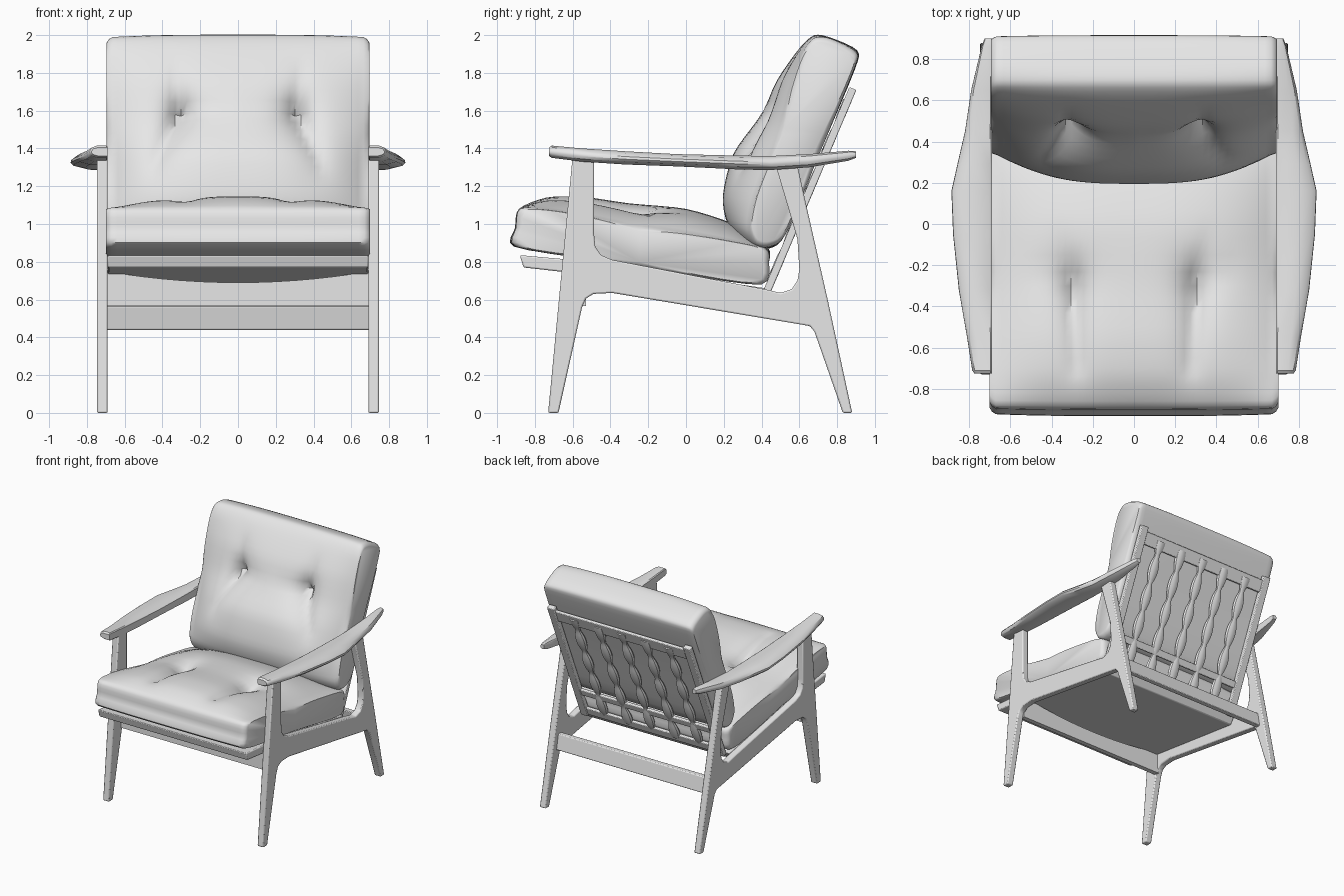
import bpy, bmesh, math
from mathutils import Vector

cube = bpy.data.objects.get("Cube")
if cube:
    bpy.data.objects.remove(cube, do_unlink=True)

grey = bpy.data.materials.new("plain_grey")
grey.use_nodes = True
grey.diffuse_color = (0.8, 0.8, 0.8, 1)
grey.node_tree.nodes["Principled BSDF"].inputs["Base Color"].default_value = (0.8, 0.8, 0.8, 1)


def loft(name, rings, mirror=False, bevel=0.0, angle=35):
    """Skin a list of closed rings, cap both ends and finish the object."""
    bm = bmesh.new()
    loops = [[bm.verts.new(p) for p in ring] for ring in rings]
    n = len(loops[0])
    for a, b in zip(loops, loops[1:]):
        for i in range(n):
            j = (i + 1) % n
            bm.faces.new((a[i], a[j], b[j], b[i]))
    bm.faces.new(loops[0][::-1])
    bm.faces.new(loops[-1])
    bmesh.ops.recalc_face_normals(bm, faces=bm.faces)
    mesh = bpy.data.meshes.new(name)
    bm.to_mesh(mesh)
    bm.free()
    mesh.materials.append(grey)
    obj = bpy.data.objects.new(name, mesh)
    bpy.context.collection.objects.link(obj)
    bpy.ops.object.select_all(action='DESELECT')
    obj.select_set(True)
    bpy.context.view_layer.objects.active = obj
    bpy.ops.object.shade_smooth_by_angle(angle=math.radians(angle))
    if bevel:
        mod = obj.modifiers.new("soft_edges", 'BEVEL')
        mod.width, mod.segments, mod.limit_method = bevel, 2, 'ANGLE'
    if mirror:
        obj.modifiers.new("other_side", 'MIRROR')
    return obj


def plate(name, outline, x0, x1, **kw):
    """Extrude a side outline of (y, z) points across x."""
    return loft(name, [[(x, y, z) for y, z in outline] for x in (x0, x1)], **kw)


def smooth_loop(points, steps=4):
    """Closed spline through the points."""
    pts, out = [Vector(p) for p in points], []
    n = len(pts)
    for i in range(n):
        a, b, c, d = (pts[(i + k) % n] for k in (-1, 0, 1, 2))
        for s in range(steps):
            t = s / steps
            out.append(b + 0.4 * t * (c - a) * (1 - t) ** 2 + (c - b) * t * t * (3 - 2 * t)
                       + 0.4 * (d - b) * t * t * (t - 1))
    return out


def crease(p, a, b, width, depth):
    """Depth of a soft groove along the segment a-b at point p."""
    p, a, b = Vector(p), Vector(a), Vector(b)
    t = max(0, min(1, (p - a).dot(b - a) / (b - a).length_squared))
    d = (p - a - (b - a) * t).length
    return depth * (1 - 0.6 * t) * math.exp(-d / width)


def cushion(name, middle, side, half, dent, count=22):
    """Loft a pillow whose section swells from side to middle outline."""
    mid, edge = smooth_loop(middle), smooth_loop(side)
    centre = sum(edge, Vector((0, 0))) / len(edge)
    rings = []
    stations = [(half - 0.03) * k / count for k in range(-count, count + 1)]
    stations = [-half, -half + 0.01] + stations + [half - 0.01, half]
    for x in stations:
        swell = 1 - min(1, abs(x) / (half - 0.03)) ** 3
        end = max(0, abs(x) - half + 0.03) / 0.03
        ring = []
        for m, e in zip(mid, edge):
            p = e.lerp(m, swell)
            p = p + (centre - p).normalized() * 0.03 * end ** 2
            y, z = dent(abs(x), p.x, p.y)
            ring.append((x, y, z))
        rings.append(ring)
    return loft(name, rings, angle=50)


# Seat cushion with two tufts and grooves running to the front
def seat_dent(x, y, z):
    if z > 0.92 and y > -0.87:
        z -= crease((x, y), (0.3, -0.28), (0.28, -0.7), 0.06, 0.09)
        z -= crease((x, y), (0.3, -0.28), (0.47, -0.24), 0.05, 0.03)
        z -= crease((x, y), (0.3, -0.28), (0.36, -0.08), 0.05, 0.025)
    return y, z


cushion("seat_cushion",
        [(-.91, .88), (-.905, .98), (-.885, 1.08), (-.74, 1.14), (-.55, 1.145), (-.3, 1.11),
         (0, 1.08), (.25, 1.0), (.43, .88), (.44, .8), (.4, .68), (0, .73), (-.5, .81)],
        [(-.9, .88), (-.9, .98), (-.88, 1.08), (-.74, 1.08), (-.55, 1.05), (-.3, 1.0),
         (0, .955), (.25, .91), (.42, .87), (.44, .8), (.4, .68), (0, .73), (-.5, .81)],
        0.70, seat_dent)


# Back cushion with two tufts and an arched lower pillow
def back_dent(x, y, z):
    if y < 0.03 + 0.436 * z and 1.0 < z < 1.95:
        d = crease((x, z), (0.31, 1.6), (0.44, 1.33), 0.06, 0.11)
        d += crease((x, z), (0.31, 1.6), (0.33, 1.8), 0.05, 0.05)
        d += crease((x, z), (0.31, 1.6), (0.0, 1.63), 0.05, 0.03)
        y, z = y + 0.9 * d, z - 0.2 * d
    return y, z


cushion("back_cushion",
        [(.44, .87), (.31, .88), (.22, 1.0), (.195, 1.15), (.25, 1.37), (.38, 1.56), (.48, 1.76),
         (.6, 1.93), (.68, 2.0), (.77, 1.985), (.905, 1.92), (.895, 1.82), (.71, 1.38), (.53, .95)],
        [(.44, .88), (.37, .89), (.335, .97), (.36, 1.12), (.43, 1.32), (.5, 1.53), (.56, 1.75),
         (.62, 1.91), (.68, 1.985), (.77, 1.98), (.9, 1.91), (.89, 1.82), (.71, 1.38), (.53, .95)],
        0.695, back_dent)

# Side frames: both legs and the sloping rail in one outline
plate("side_frame",
      [(-.73, 0), (-.675, 0), (-.55, .56), (-.53, .605), (-.49, .63), (-.39, .635),
       (.655, .46), (.68, .43), (.83, 0), (.88, 0), (.75, .6), (.63, 1.13), (.59, 1.31),
       (.475, 1.31), (.59, .92), (.6, .76), (.59, .7), (.56, .655), (.5, .635), (.44, .65),
       (-.39, .81), (-.45, .835), (-.48, .88), (-.487, .95), (-.487, 1.34), (-.6, 1.36)],
      0.69, 0.747, mirror=True, bevel=0.008)

# Armrests: (y, outer x, top, bottom) stations from front to back
arm_stations = [(-.725, .775, 1.405, 1.36), (-.71, .785, 1.415, 1.35), (-.55, .81, 1.4, 1.33),
                (-.32, .85, 1.385, 1.315), (-.05, .878, 1.37, 1.305), (.16, .886, 1.365, 1.295),
                (.29, .857, 1.362, 1.288), (.45, .82, 1.36, 1.286), (.65, .79, 1.37, 1.3),
                (.86, .74, 1.388, 1.335), (.9, .725, 1.385, 1.35)]
arm_rings = []
for y, xo, top, low in arm_stations:
    w, h = xo - 0.69, top - low
    section = [(0, 0.1), (0, 0.9), (0.06, 1), (0.6, 1), (0.88, 0.85), (0.99, 0.6), (1, 0.4),
               (0.93, 0.2), (0.6, 0), (0.06, 0)]
    arm_rings.append([(0.69 + w * u, y, low + h * v) for u, v in section])
loft("armrest", arm_rings, mirror=True)

# Seat platform under the cushion
plate("seat_platform", [(-.88, .835), (-.86, .77), (-.64, .745), (.38, .6), (.42, .66), (-.6, .81)],
      -0.69, 0.69, bevel=0.008)

# Front apron with a dipped top edge, and the rear stretcher
apron = [(-0.7, 0.565), (0.7, 0.565)]
apron += [(0.7 - 0.1 * k, 0.69 + 0.06 * (1 - 0.1 * k / 0.7) ** 2) for k in range(15)]
loft("front_apron", [[(x, y, z) for x, z in apron] for y in (-0.57, -0.53)])
plate("rear_stretcher", [(.69, .44), (.735, .44), (.71, .565), (.665, .565)], -0.7, 0.7, bevel=0.006)


# Back frame lies in a reclined plane; t runs up it, d is depth behind it
def recline(t, d=0.0):
    return 0.41 + 0.455 * t + 0.92 * d, 0.65 + 1.075 * t - 0.39 * d


def back_bar(name, x0, x1, t0, t1, d0=0.0, d1=0.04, **kw):
    plate(name, [recline(t0, d0), recline(t0, d1), recline(t1, d1), recline(t1, d0)],
          x0, x1, bevel=0.006, **kw)


back_bar("back_stile", 0.6, 0.665, 0, 1, mirror=True)
for name, t0, t1 in (("bottom", 0.01, 0.07), ("lower", 0.19, 0.24), ("top", 0.88, 0.97)):
    back_bar(name + "_back_rail", -0.61, 0.61, t0, t1, 0.005, 0.03)

# Bulging straps hung between the back rails
for column in range(-2, 3):
    rings = []
    for k in range(41):
        t = 0.04 + 0.9 * k / 40
        swell = abs(math.sin(math.pi * (4.5 * k / 40 + 0.25 * (column % 2)))) ** 0.8
        rx, rd = 0.018 + 0.03 * swell, 0.01 + 0.014 * swell
        ring = []
        for s in range(10):
            a = math.tau * s / 10
            y, z = recline(t, 0.018 + rd * math.sin(a))
            ring.append((0.22 * column + rx * math.cos(a), y, z))
        rings.append(ring)
    loft("back_strap", rings)
